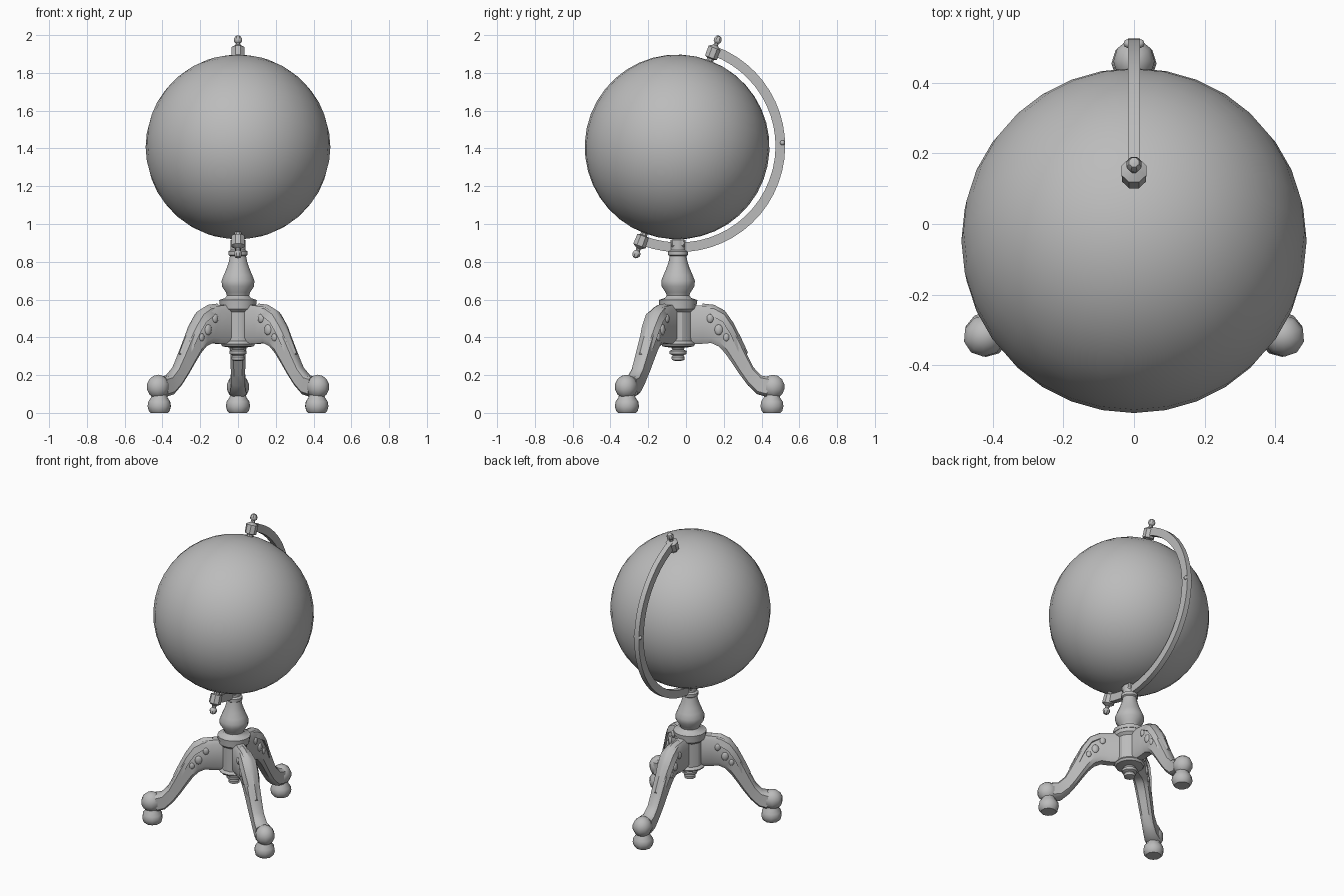
import bpy, bmesh, math
from mathutils import Vector, Matrix

if "Cube" in bpy.data.objects:
    bpy.data.objects.remove(bpy.data.objects["Cube"])

grey = bpy.data.materials.new("plain grey")
grey.use_nodes = True
grey.diffuse_color = (0.5, 0.5, 0.5, 1)
grey.node_tree.nodes["Principled BSDF"].inputs["Base Color"].default_value = (0.5, 0.5, 0.5, 1)

CY = -0.042                          # stand axis
GLOBE = Vector((0, -0.047, 1.408))
AXIS = Vector((0, 0.355, 0.935)).normalized()
TILT = Vector((0, 0, 1)).rotation_difference(AXIS).to_matrix().to_4x4()


def finish(bm, name, matrix=Matrix(), angle=40):
    bmesh.ops.transform(bm, matrix=matrix, verts=bm.verts)
    bmesh.ops.recalc_face_normals(bm, faces=bm.faces)
    mesh = bpy.data.meshes.new(name)
    bm.to_mesh(mesh)
    bm.free()
    obj = bpy.data.objects.new(name, mesh)
    bpy.context.collection.objects.link(obj)
    mesh.materials.append(grey)
    bpy.ops.object.select_all(action='DESELECT')
    obj.select_set(True)
    bpy.context.view_layer.objects.active = obj
    bpy.ops.object.shade_smooth_by_angle(angle=math.radians(angle))
    return obj


def loft(name, rings, matrix=Matrix(), closed=False, angle=40):
    """Skin a list of equal-length point rings and cap the ends."""
    bm = bmesh.new()
    vs = [[bm.verts.new(p) for p in ring] for ring in rings]
    n = len(vs[0])
    for a, b in zip(vs, vs[1:]):
        for i in range(n):
            j = (i + 1) % n
            bm.faces.new((a[i], a[j], b[j], b[i]))
    bm.faces.new(vs[0])
    bm.faces.new(vs[-1])
    return finish(bm, name, matrix, angle)


def lathe(name, profile, matrix=Matrix(), sides=12, angle=40):
    """Turn (radius, height) pairs about the local z axis."""
    turns = [2 * math.pi * (i + 0.5) / sides for i in range(sides)]
    rings = [[(r * math.cos(t), r * math.sin(t), z) for t in turns] for r, z in profile]
    return loft(name, rings, matrix, angle=angle)


def ball(name, matrix, radius, u=12, v=8):
    bm = bmesh.new()
    bmesh.ops.create_uvsphere(bm, u_segments=u, v_segments=v, radius=radius)
    return finish(bm, name, matrix, 60)


# Globe, tilted on its pins
ball("globe", Matrix.Translation(GLOBE) @ TILT, 0.489, 32, 20)

# Meridian arm: a rectangular bar swept from the lower to the upper pin
rings = []
for i in range(29):
    a = math.radians(-111 + i * (181 / 28))
    rings.append([(x, -0.037 + r * math.cos(a), 1.413 + r * math.sin(a))
                  for r, x in ((0.511, -0.017), (0.511, 0.017), (0.562, 0.017), (0.562, -0.017))])
loft("meridian_arm", rings)
for side in (-1, 1):
    ball("arm_screw", Matrix.Translation((side * 0.017, 0.511, 1.43)), 0.013, 8, 6)

# Pivot fittings at both ends of the axis
pin = [(0.02, 0.47), (0.02, 0.5), (0.036, 0.505), (0.038, 0.56), (0.026, 0.568),
       (0.014, 0.575), (0.012, 0.588), (0.021, 0.596), (0.023, 0.61), (0.015, 0.625), (0.004, 0.629)]
lathe("upper_pivot", pin, Matrix.Translation(GLOBE) @ TILT, 8)
lathe("lower_pivot", pin, Matrix.Translation(GLOBE) @ TILT @ Matrix.Rotation(math.pi, 4, 'X'), 8)

# Turned pedestal
stand = Matrix.Translation((0, CY, 0))
lathe("pedestal", [(0.056, 0.57), (0.1, 0.575), (0.102, 0.598), (0.07, 0.608), (0.06, 0.622),
                   (0.066, 0.638), (0.087, 0.67), (0.089, 0.7), (0.077, 0.73), (0.062, 0.765),
                   (0.05, 0.8), (0.044, 0.83), (0.052, 0.836), (0.052, 0.855), (0.04, 0.863),
                   (0.04, 0.915)], stand, 14)
lathe("hub", [(0.04, 0.345), (0.085, 0.352), (0.094, 0.365), (0.08, 0.38), (0.08, 0.535),
              (0.096, 0.55), (0.098, 0.578)], stand, 12, 30)
lathe("hub_pendant", [(0.015, 0.275), (0.034, 0.28), (0.036, 0.297), (0.03, 0.305), (0.046, 0.312),
                      (0.048, 0.328), (0.03, 0.335), (0.04, 0.35)], stand, 12)
# Saddle gripping the arm
bm = bmesh.new()
bmesh.ops.create_cube(bm, size=1, matrix=Matrix.Translation((0, CY, 0.9)) @ Matrix.Diagonal((0.07, 0.075, 0.045, 1)))
bmesh.ops.bevel(bm, geom=bm.edges[:], offset=0.008, segments=1, affect='EDGES')
finish(bm, "arm_saddle")

# Cabriole leg stations: top (r, z), bottom (r, z), half width
LEG = [((0.05, 0.575), (0.05, 0.365), 0.04), ((0.13, 0.567), (0.13, 0.366), 0.042),
       ((0.19, 0.56), (0.175, 0.37), 0.044), ((0.245, 0.53), (0.215, 0.352), 0.045),
       ((0.29, 0.465), (0.25, 0.315), 0.044), ((0.33, 0.385), (0.285, 0.265), 0.042),
       ((0.365, 0.31), (0.325, 0.205), 0.04), ((0.4, 0.24), (0.37, 0.145), 0.038),
       ((0.44, 0.198), (0.42, 0.098), 0.042), ((0.48, 0.19), (0.47, 0.085), 0.05)]


def leg_ring(top, bottom, w):
    t, b = Vector((top[0], 0, top[1])), Vector((bottom[0], 0, bottom[1]))
    side = Vector((0, w, 0))
    half = [(0, 0.6), (0.12, 0.95), (0.85, 0.95), (1, 0.55)]
    return ([t.lerp(b, f) + side * s for f, s in half] +
            [t.lerp(b, f) - side * s for f, s in reversed(half)])


# Raised leaf carving over the knee, widening then tapering along the leg
def leaf(place):
    rings = []
    for (t, b, w), flare in zip(LEG[1:7], (0.8, 1.1, 1.3, 1.25, 1.05, 0.5)):
        t, b = Vector((t[0], 0, t[1])), Vector((b[0], 0, b[1]))
        up = (t - b).normalized()
        y = w * flare
        rings.append([t + up * h + Vector((0, s * y, 0)) for s, h in
                      ((-1, -0.05), (-0.75, -0.008), (-0.3, 0.006), (0, 0.012),
                       (0.3, 0.006), (0.75, -0.008), (1, -0.05))])
    loft("knee_leaf", rings, place, angle=30)


for heading in (90, -33, 213):
    place = stand @ Matrix.Rotation(math.radians(heading), 4, 'Z')
    loft("leg", [leg_ring(*s) for s in LEG], place)
    leaf(place)
    # Scrolled toe over a flattened bun foot
    toe = place @ Matrix.Translation((0.503, 0, 0.138)) @ Matrix.Diagonal((0.064, 0.06, 0.064, 1))
    ball("scroll_toe", toe, 1, 10, 7)
    lathe("bun_foot", [(0.048, 0), (0.058, 0.012), (0.064, 0.035), (0.06, 0.06), (0.046, 0.08),
                       (0.04, 0.1)], place @ Matrix.Translation((0.497, 0, 0)), 10)
    # Small side curls of the carving
    for side in (-1, 1):
        for r, z, size in ((0.215, 0.44, 0.022), (0.255, 0.4, 0.016), (0.17, 0.5, 0.018)):
            ball("leaf_curl", place @ Matrix.Translation((r, side * 0.042, z)) @
                 Matrix.Diagonal((1, 0.5, 1.3, 1)), size, 8, 6)
